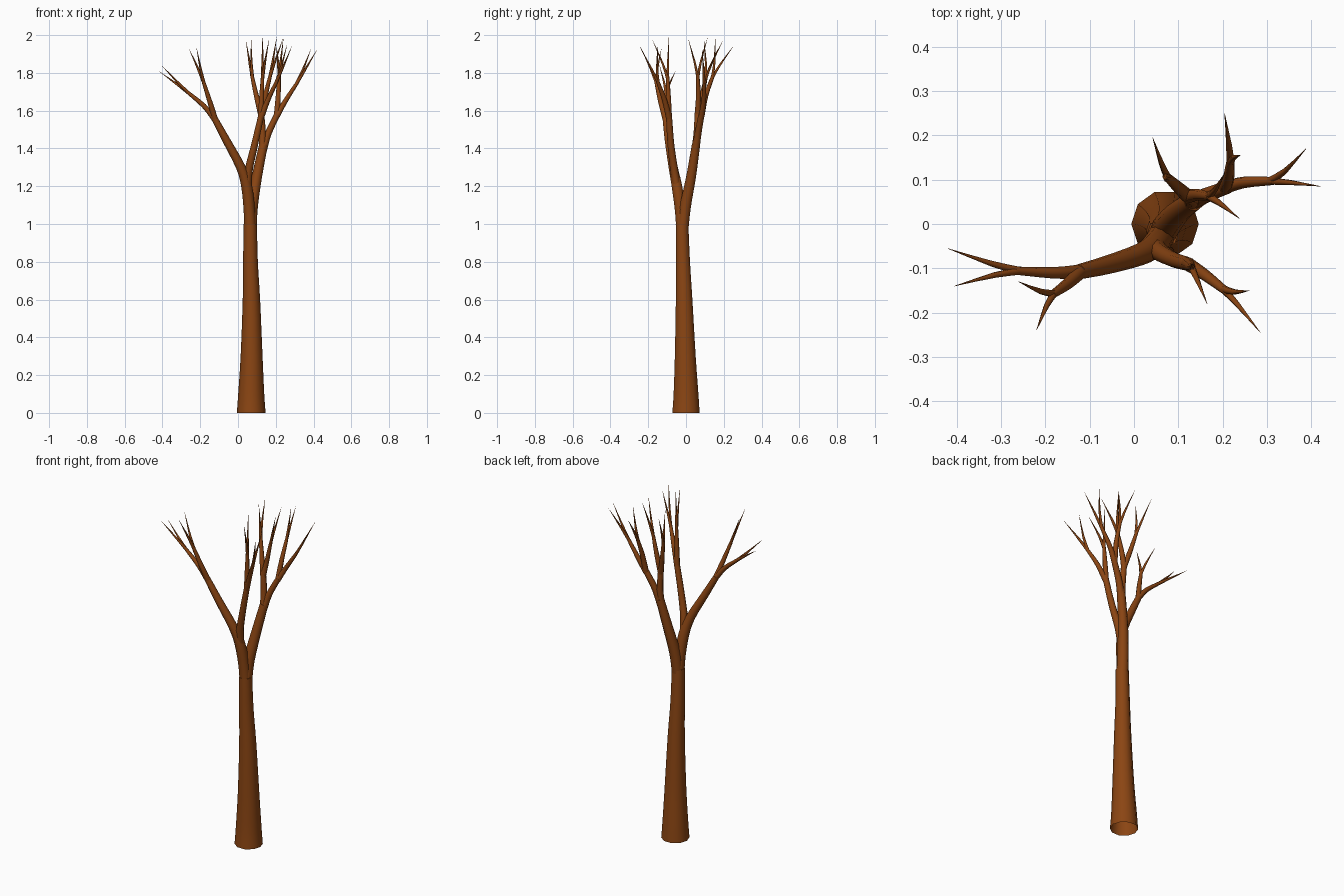
import bpy, bmesh, math
from mathutils import Vector

bark = bpy.data.materials.new("bark")
bark.diffuse_color = (0.258, 0.06, 0.0065, 1)


def smooth_path(pts, steps):
    # Catmull-Rom through (x, y, z, radius) points
    p = [Vector(q) for q in pts]
    p = [2 * p[0] - p[1]] + p + [2 * p[-1] - p[-2]]
    out = []
    for i in range(1, len(p) - 2):
        a, b, c, d = p[i - 1:i + 3]
        for k in range(steps):
            t = k / steps
            out.append(0.5 * (2 * b + (c - a) * t + (2 * a - 5 * b + 4 * c - d) * t * t
                              + (3 * b - a - 3 * c + d) * t ** 3))
    return out + [p[-2]]


def tube(name, pts, sides=10, steps=3):
    path = smooth_path(pts, steps)
    pos = [Vector(q[:3]) for q in path]
    bm = bmesh.new()
    rings = []
    for i, q in enumerate(path):
        d = (pos[min(i + 1, len(pos) - 1)] - pos[max(i - 1, 0)]).normalized()
        v = d.cross(Vector((1, 0, 0))).normalized()
        u = v.cross(d)
        r = max(q[3], 0.0004)
        rings.append([bm.verts.new(pos[i] + r * (u * math.cos(a) + v * math.sin(a)))
                      for a in (2 * math.pi * k / sides for k in range(sides))])
    for lo, hi in zip(rings, rings[1:]):
        for k in range(sides):
            n = (k + 1) % sides
            bm.faces.new((lo[k], lo[n], hi[n], hi[k]))
    bm.faces.new(rings[-1])
    bmesh.ops.recalc_face_normals(bm, faces=bm.faces)
    for f in bm.faces:
        f.smooth = len(f.verts) == 4
    me = bpy.data.meshes.new(name)
    bm.to_mesh(me)
    bm.free()
    me.materials.append(bark)
    bpy.context.collection.objects.link(bpy.data.objects.new(name, me))


def bough(name, start, mid, fork, tips):
    # thin branch ending in two pointed twigs
    tube(name, [(*start, 0.016), (*mid, 0.013), (*fork, 0.009)], 8)
    s, m = Vector(fork), Vector(mid)
    back = s + (m - s) * 0.15
    for i, tip in enumerate(tips):
        e = Vector(tip)
        bend = s.lerp(e, 0.3) + (s - m) * 0.05
        tube(f"{name}_twig_{i + 1}",
             [(*back, 0.009), (*bend, 0.0065), (*e, 0)], 6, 2)


# trunk, open at the base
tube("trunk", [(0.07, 0, 0, 0.076), (0.07, 0, 0.1, 0.069), (0.072, -0.004, 0.3, 0.058),
               (0.071, -0.01, 0.6, 0.046), (0.066, -0.016, 0.8, 0.039),
               (0.065, -0.021, 1.0, 0.035)])

# main limbs
tube("front_limb", [(0.065, -0.02, 0.95, 0.032), (0.06, -0.03, 1.07, 0.03),
                    (0.046, -0.048, 1.2, 0.029), (0.015, -0.068, 1.3, 0.025),
                    (-0.06, -0.092, 1.44, 0.021), (-0.125, -0.108, 1.56, 0.017)])
tube("front_side_limb", [(0.05, -0.045, 1.17, 0.022), (0.056, -0.062, 1.28, 0.021),
                         (0.088, -0.08, 1.42, 0.018), (0.122, -0.09, 1.57, 0.016)], 8)
tube("back_limb", [(0.065, -0.02, 0.95, 0.032), (0.074, -0.004, 1.09, 0.031),
                   (0.1, 0.027, 1.25, 0.027), (0.135, 0.053, 1.42, 0.023)])
tube("back_right_limb", [(0.132, 0.05, 1.39, 0.021), (0.16, 0.064, 1.48, 0.018),
                         (0.208, 0.082, 1.58, 0.016)], 8)
tube("back_upper_limb", [(0.13, 0.048, 1.38, 0.021), (0.13, 0.058, 1.48, 0.018),
                         (0.122, 0.062, 1.59, 0.016)], 8)

# boughs and twigs
bough("left_outer_bough", (-0.12, -0.107, 1.55), (-0.18, -0.11, 1.625), (-0.27, -0.105, 1.70),
      [(-0.42, -0.055, 1.81), (-0.405, -0.14, 1.84)])
bough("left_inner_bough", (-0.12, -0.107, 1.55), (-0.15, -0.135, 1.65), (-0.185, -0.16, 1.76),
      [(-0.26, -0.13, 1.93), (-0.22, -0.24, 1.935)])
bough("front_right_bough", (0.121, -0.09, 1.56), (0.16, -0.115, 1.66), (0.208, -0.152, 1.76),
      [(0.285, -0.245, 1.94), (0.26, -0.15, 1.95)])
bough("front_upright_bough", (0.121, -0.09, 1.56), (0.125, -0.093, 1.67), (0.13, -0.097, 1.78),
      [(0.165, -0.18, 1.98), (0.13, -0.09, 2.0)])
bough("right_outer_bough", (0.205, 0.082, 1.57), (0.25, 0.094, 1.65), (0.315, 0.097, 1.75),
      [(0.42, 0.085, 1.925), (0.388, 0.17, 1.93)])
bough("right_upright_bough", (0.205, 0.082, 1.57), (0.213, 0.105, 1.68), (0.218, 0.145, 1.79),
      [(0.204, 0.25, 1.94), (0.24, 0.155, 1.98)])
bough("back_left_bough", (0.122, 0.062, 1.58), (0.097, 0.085, 1.68), (0.073, 0.108, 1.79),
      [(0.042, 0.195, 1.97), (0.07, 0.095, 1.975)])
bough("back_middle_bough", (0.122, 0.062, 1.58), (0.145, 0.066, 1.68), (0.172, 0.062, 1.79),
      [(0.238, 0.012, 1.98), (0.205, 0.115, 1.99)])
